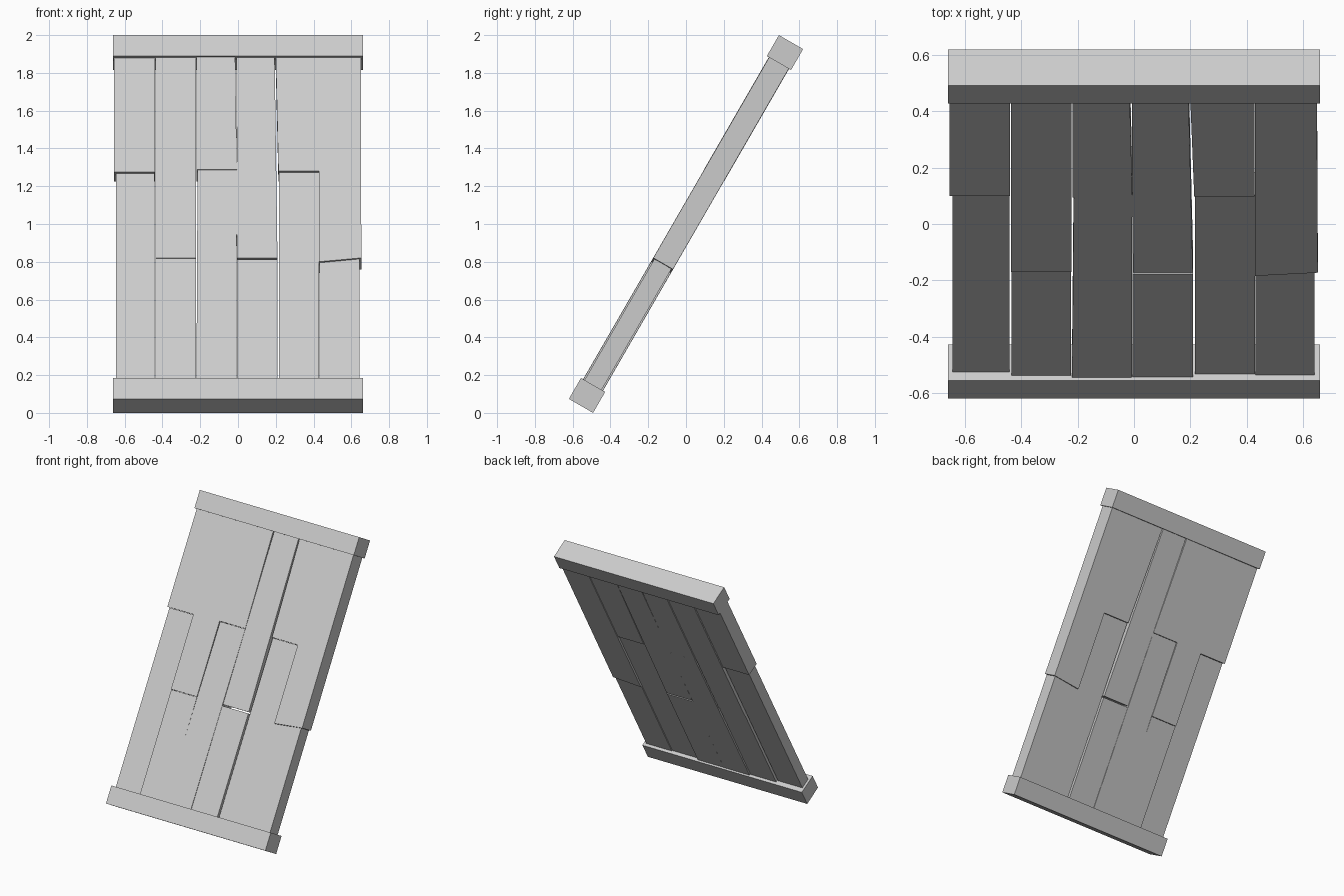
import bpy, bmesh
from math import radians
from mathutils import Matrix

if "Cube" in bpy.data.objects:
    bpy.data.objects.remove(bpy.data.objects["Cube"])

# The panel is laid out upright (x across, z along), then leaned back 30 degrees
LEAN = Matrix.Translation((0, 0, 1)) @ Matrix.Rotation(radians(-30), 4, 'X')
HALF_LEN, HALF_DEPTH, RAIL = 1.112, 0.074, 0.128
INNER = HALF_LEN - RAIL


def slab(name, outline, front, back):
    """Extrude an (x, z) quad between two depths and lean it."""
    bm = bmesh.new()
    face = bm.faces.new([bm.verts.new((x, front, z)) for x, z in outline])
    ext = bmesh.ops.extrude_face_region(bm, geom=[face])
    for v in ext["geom"]:
        if isinstance(v, bmesh.types.BMVert):
            v.co.y = back
    bmesh.ops.recalc_face_normals(bm, faces=bm.faces)
    bm.transform(LEAN)
    mesh = bpy.data.meshes.new(name)
    bm.to_mesh(mesh)
    bm.free()
    bpy.context.collection.objects.link(bpy.data.objects.new(name, mesh))


# End rails
for name, z0, z1 in (("bottom_rail", -HALF_LEN, -INNER), ("top_rail", INNER, HALF_LEN)):
    slab(name, [(-0.661, z0), (0.661, z0), (0.661, z1), (-0.661, z1)],
         -HALF_DEPTH, HALF_DEPTH)

# Plank columns: lower (left bottom/top, right bottom/top, half depth),
# upper (same), split height at left and right, gap at the split
columns = [
    ((-0.645, -0.645, -0.443, -0.443, 0.039), (-0.656, -0.656, -0.440, -0.440, 0.051), 0.289, 0.289, 0.002),
    ((-0.436, -0.436, -0.223, -0.223, 0.053), (-0.437, -0.437, -0.222, -0.222, 0.057), -0.241, -0.241, 0.002),
    ((-0.220, -0.214, -0.008, -0.006, 0.061), (-0.219, -0.219, -0.006, -0.015, 0.062), 0.296, 0.296, 0.002),
    ((-0.006, -0.006, 0.210, 0.210, 0.060), (-0.004, -0.008, 0.209, 0.194, 0.060), -0.241, -0.241, 0.010),
    ((0.216, 0.216, 0.429, 0.429, 0.047), (0.214, 0.200, 0.428, 0.428, 0.056), 0.291, 0.291, 0.002),
    ((0.431, 0.431, 0.642, 0.642, 0.052), (0.430, 0.430, 0.653, 0.650, 0.060), -0.265, -0.242, 0.002),
]
for i, (low, up, sl, sr, gap) in enumerate(columns, 1):
    lb, lt, rb, rt, d = low
    slab(f"lower_plank_{i}", [(lb, -INNER), (rb, -INNER), (rt, sr - gap), (lt, sl - gap)], -d, d)
    lb, lt, rb, rt, d = up
    slab(f"upper_plank_{i}", [(lb, sl), (rb, sr), (rt, INNER), (lt, INNER)], -d, d)
